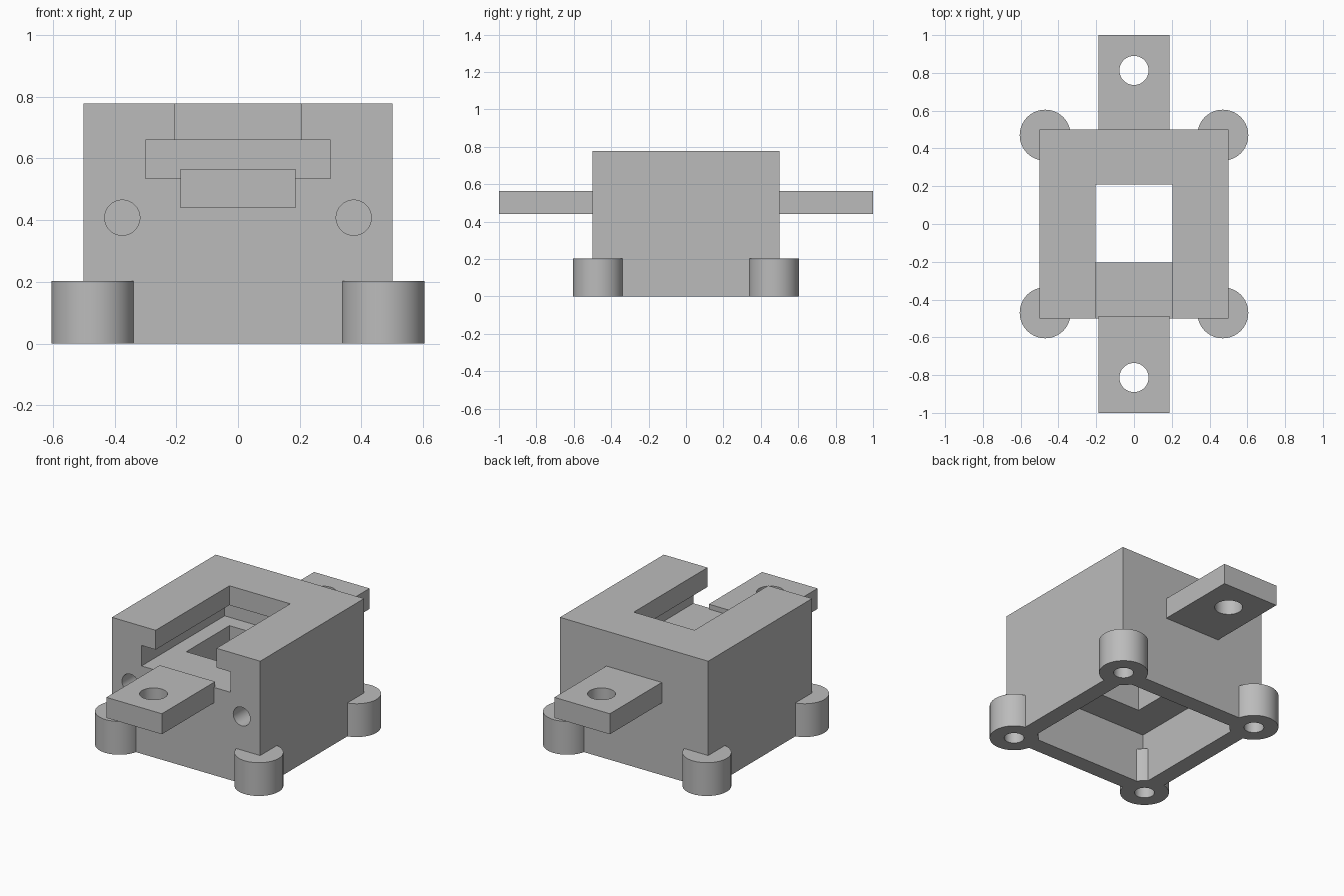
import bpy
import math

if "Cube" in bpy.data.objects:
    bpy.data.objects.remove(bpy.data.objects["Cube"], do_unlink=True)

GREY = (0.5, 0.5, 0.5, 1.0)
grey = bpy.data.materials.new("plain_grey")
grey.use_nodes = True
grey.diffuse_color = GREY
grey.node_tree.nodes["Principled BSDF"].inputs["Base Color"].default_value = GREY


def box(name, x, y, z):
    """Box from (low, high) ranges on each axis."""
    spans = (x, y, z)
    bpy.ops.mesh.primitive_cube_add(size=1, location=[sum(s) / 2 for s in spans])
    ob = bpy.context.object
    ob.name = name
    ob.scale = [s[1] - s[0] for s in spans]
    bpy.ops.object.transform_apply(location=True, rotation=True, scale=True)
    ob.data.materials.append(grey)
    return ob


def cylinder(name, centre, radius, depth, along_y=False):
    bpy.ops.mesh.primitive_cylinder_add(
        vertices=64, radius=radius, depth=depth, location=centre,
        rotation=(math.pi / 2 if along_y else 0, 0, 0))
    ob = bpy.context.object
    ob.name = name
    bpy.ops.object.transform_apply(location=True, rotation=True, scale=True)
    ob.data.materials.append(grey)
    return ob


def combine(target, tool, operation="DIFFERENCE"):
    """Apply a boolean to target and discard the tool."""
    tool.hide_render = True
    bpy.context.view_layer.objects.active = target
    mod = target.modifiers.new("shape", "BOOLEAN")
    mod.operation = operation
    mod.solver = "EXACT"
    mod.object = tool
    bpy.ops.object.modifier_apply(modifier=mod.name)
    bpy.data.objects.remove(tool, do_unlink=True)


def smooth(ob):
    bpy.ops.object.select_all(action="DESELECT")
    ob.select_set(True)
    bpy.context.view_layer.objects.active = ob
    bpy.ops.object.shade_smooth_by_angle(angle=math.radians(30))


CORNERS = [(sx, sy) for sx in (-1, 1) for sy in (-1, 1)]

# Housing block, hollow underneath
housing = box("housing", (-0.5, 0.5), (-0.5, 0.5), (0, 0.778))
combine(housing, box("cavity", (-0.4, 0.4), (-0.4, 0.4), (-0.1, 0.31)))

# T-shaped slot open to the front and top, with a square opening in its floor
combine(housing, box("wide_slot", (-0.3, 0.3), (-0.6, 0.3), (0.535, 0.66)))
combine(housing, box("top_slot", (-0.205, 0.205), (-0.6, 0.21), (0.6, 0.9)))
combine(housing, box("floor_opening", (-0.205, 0.205), (-0.205, 0.21), (0.25, 0.6)))

# Corner screw bosses with blind holes from below
for sx, sy in CORNERS:
    combine(housing, cylinder("boss", (sx * 0.47, sy * 0.47, 0.1015), 0.135, 0.203), "UNION")
for sx, sy in CORNERS:
    combine(housing, cylinder("boss_hole", (sx * 0.47, sy * 0.47, 0.05), 0.055, 0.24))

# Blind screw holes in the front face
for sx in (-1, 1):
    combine(housing, cylinder("front_hole", (sx * 0.375, -0.4, 0.408), 0.057, 0.4, True))
smooth(housing)

# Drilled mounting tabs at front and back
for name, s in (("front_tab", -1), ("back_tab", 1)):
    tab = box(name, (-0.187, 0.187), sorted((s * 0.487, s)), (0.44, 0.565))
    combine(tab, cylinder("tab_hole", (0, s * 0.813, 0.5), 0.077, 0.4))
    smooth(tab)
